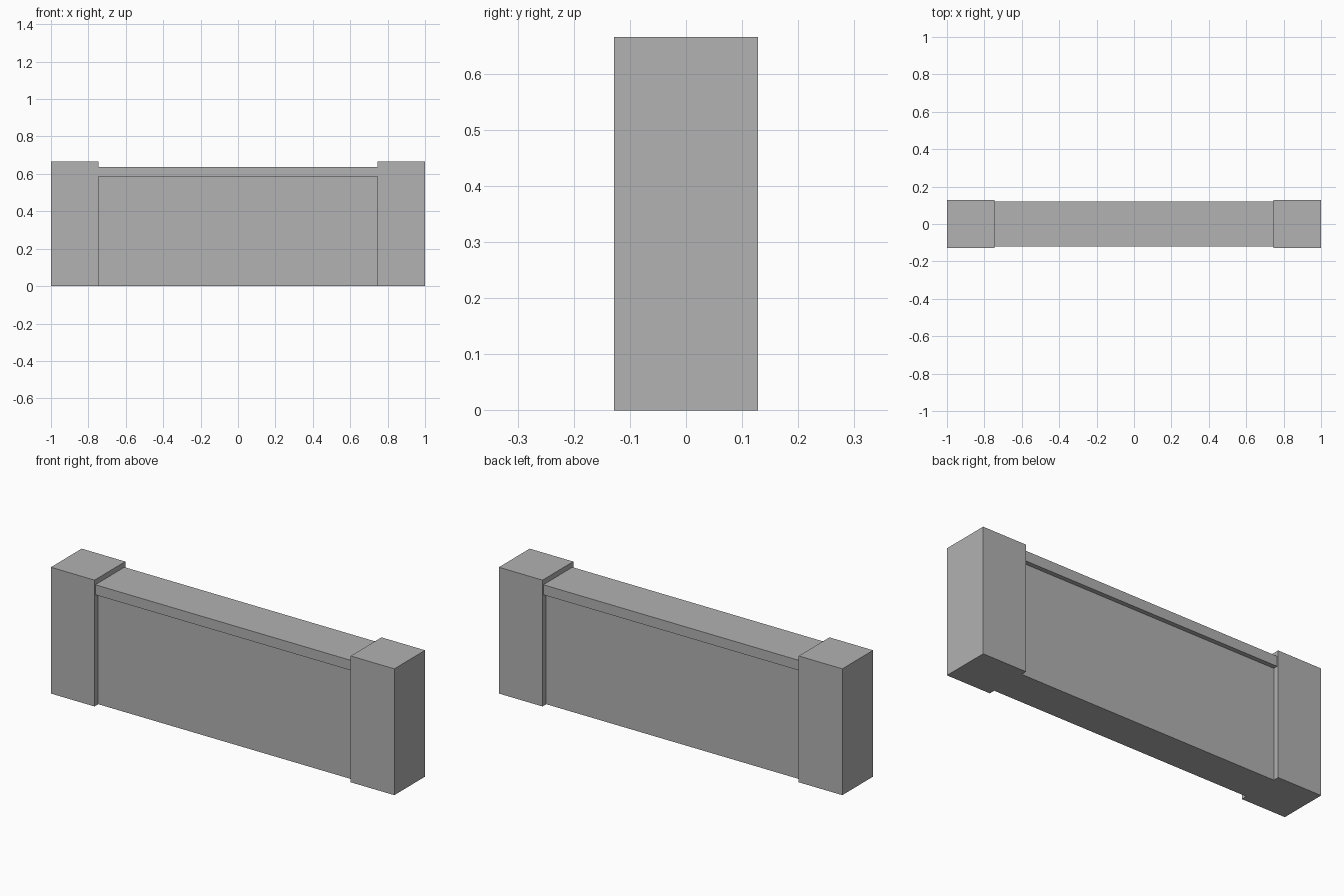
import bpy

if "Cube" in bpy.data.objects:
    bpy.data.objects.remove(bpy.data.objects["Cube"])

grey = bpy.data.materials.new("plain_grey")
grey.diffuse_color = (0.445, 0.445, 0.445, 1)
grey.use_nodes = True
grey.node_tree.nodes["Principled BSDF"].inputs["Base Color"].default_value = grey.diffuse_color


def box(name, x, y, z):
    """Box spanning the given (min, max) ranges."""
    spans = (x, y, z)
    bpy.ops.mesh.primitive_cube_add(size=1, location=[(a + b) / 2 for a, b in spans])
    ob = bpy.context.object
    ob.name = name
    ob.scale = [b - a for a, b in spans]
    bpy.ops.object.transform_apply(location=False, rotation=False, scale=True)
    ob.data.materials.append(grey)
    return ob


INNER = 0.746      # inner face of the end posts
DEPTH = 0.128      # half depth of the posts

# End posts
box("left_post", (-1, -INNER), (-DEPTH, DEPTH), (0, 0.665))
box("right_post", (INNER, 1), (-DEPTH, DEPTH), (0, 0.665))

# Recessed wall panel between the posts
box("wall_panel", (-INNER, INNER), (-0.097, 0.097), (0, 0.585))

# Coping along the top of the panel
box("coping", (-INNER, INNER), (-0.121, 0.121), (0.585, 0.638))
